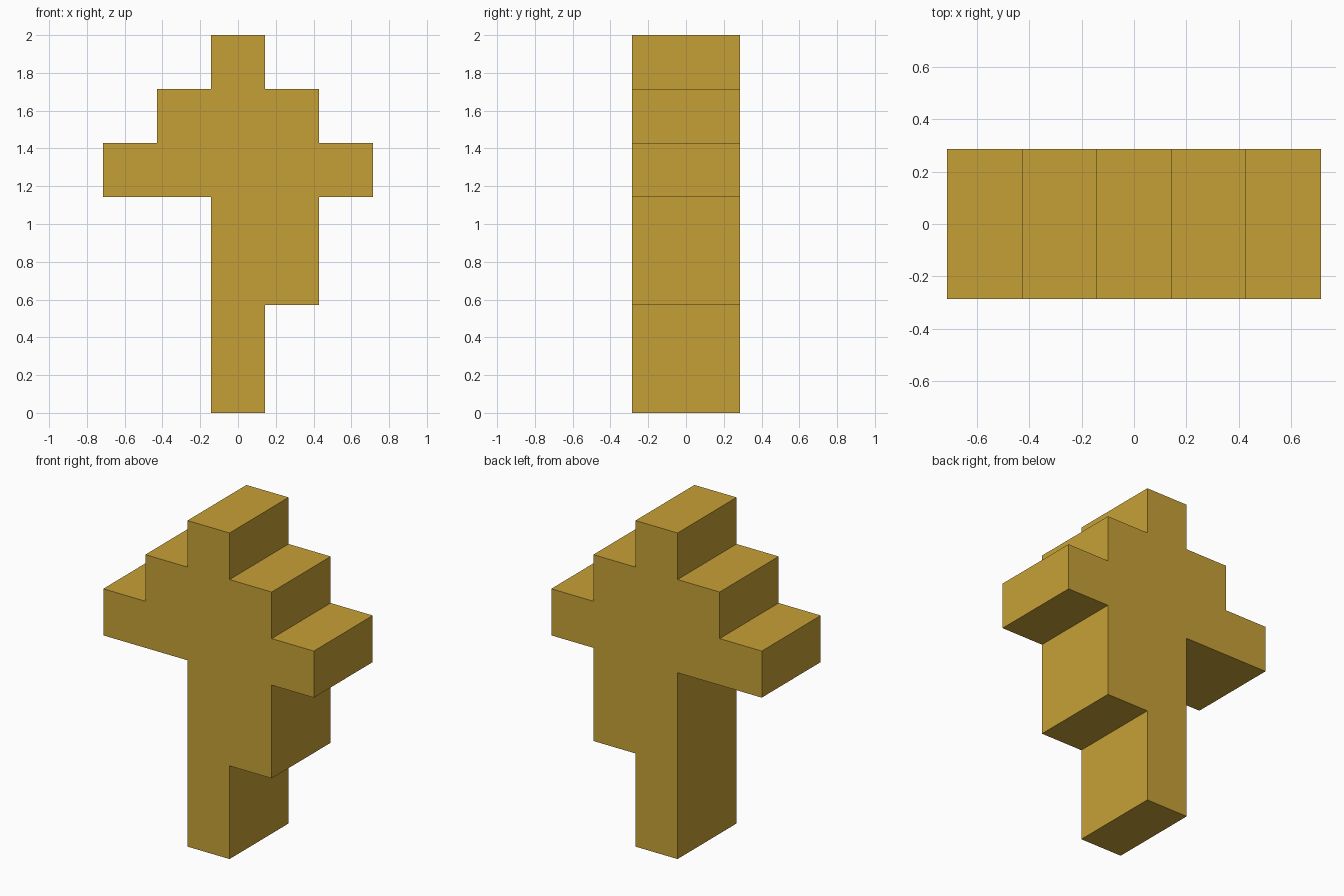
import bpy
import bmesh

cube = bpy.data.objects.get("Cube")
if cube:
    bpy.data.objects.remove(cube, do_unlink=True)

U = 2 / 7          # grid step: the model is seven steps tall
DEPTH = 2 * U

# Flat ochre material
ochre = bpy.data.materials.new("ochre")
ochre.use_nodes = True
color = (0.565, 0.352, 0.037, 1)
ochre.diffuse_color = color
bsdf = next(n for n in ochre.node_tree.nodes if n.type == 'BSDF_PRINCIPLED')
bsdf.inputs["Base Color"].default_value = color

# Stepped outline in grid steps (x, z): shaft, side tooth, wide arms, stepped top
right_side = [(0.5, 0), (0.5, 2), (1.5, 2), (1.5, 4)]
arm_steps = [(2.5, 4), (2.5, 5), (1.5, 5), (1.5, 6), (0.5, 6), (0.5, 7)]
mirrored_steps = [(-x, z) for x, z in reversed(arm_steps)]
left_side = [(-0.5, 4), (-0.5, 0)]
outline = right_side + arm_steps + mirrored_steps + left_side

# Extrude the outline front to back
bm = bmesh.new()
front = bm.faces.new([bm.verts.new((x * U, -DEPTH / 2, z * U)) for x, z in outline])
extruded = bmesh.ops.extrude_face_region(bm, geom=[front], use_keep_orig=True)
back_verts = [g for g in extruded["geom"] if isinstance(g, bmesh.types.BMVert)]
bmesh.ops.translate(bm, verts=back_verts, vec=(0, DEPTH, 0))
bmesh.ops.recalc_face_normals(bm, faces=bm.faces)

mesh = bpy.data.meshes.new("stepped_key")
bm.to_mesh(mesh)
bm.free()
mesh.materials.append(ochre)
key = bpy.data.objects.new("stepped_key", mesh)
bpy.context.collection.objects.link(key)
